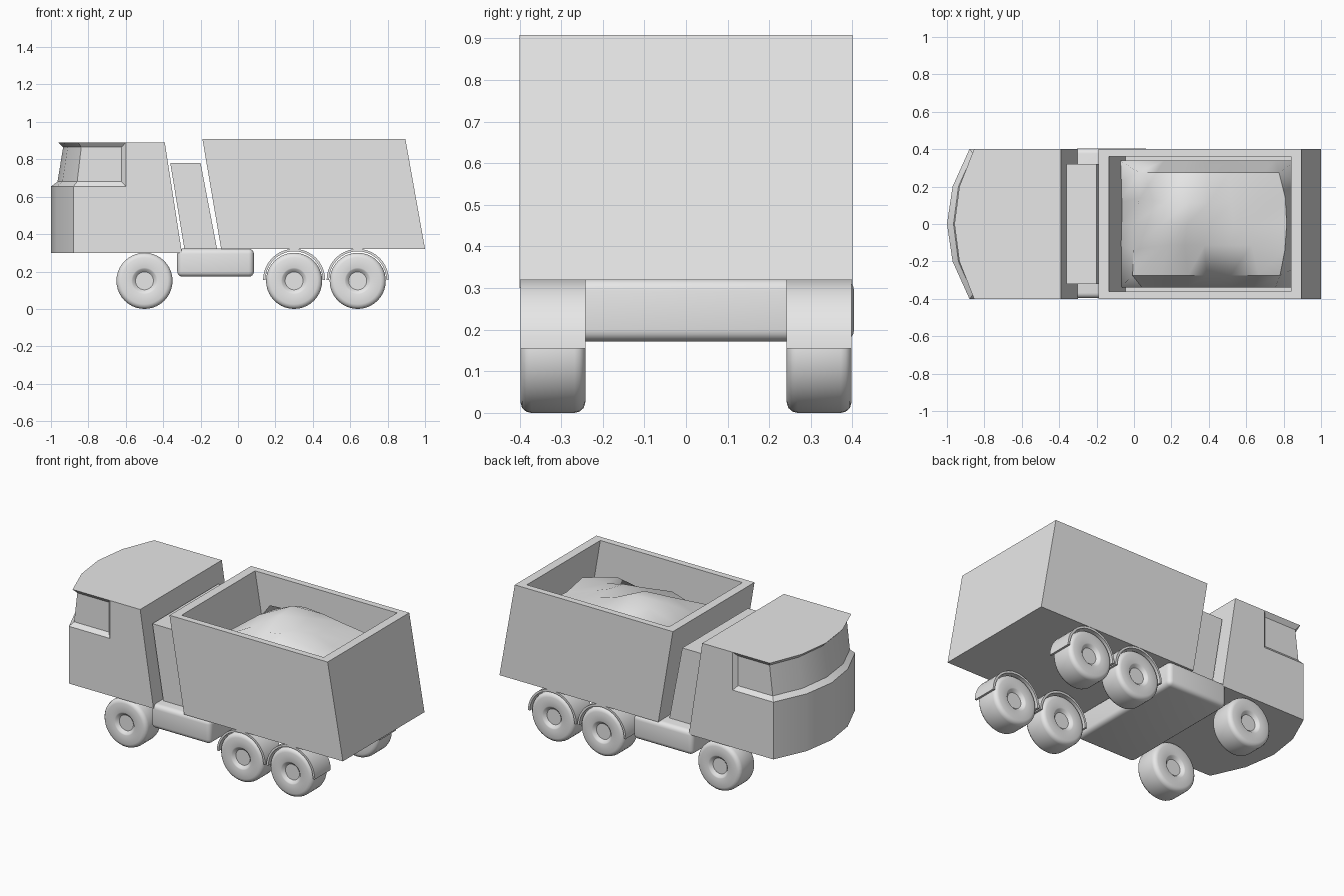
import bpy, bmesh, math, random

cube = bpy.data.objects.get("Cube")
if cube:
    bpy.data.objects.remove(cube, do_unlink=True)

grey = bpy.data.materials.new("plain_grey")
grey.use_nodes = True
COLOUR = (0.8, 0.8, 0.8, 1)
grey.diffuse_color = COLOUR
for node in grey.node_tree.nodes:
    if node.type == 'BSDF_PRINCIPLED':
        node.inputs["Base Color"].default_value = COLOUR


def finish(bm, name, smooth=None):
    """Turn a bmesh into a named object, optionally smooth up to an angle."""
    bmesh.ops.remove_doubles(bm, verts=bm.verts, dist=0.0005)
    bmesh.ops.recalc_face_normals(bm, faces=bm.faces)
    mesh = bpy.data.meshes.new(name)
    bm.to_mesh(mesh)
    bm.free()
    mesh.materials.append(grey)
    obj = bpy.data.objects.new(name, mesh)
    bpy.context.collection.objects.link(obj)
    if smooth:
        bpy.ops.object.select_all(action='DESELECT')
        obj.select_set(True)
        bpy.context.view_layer.objects.active = obj
        bpy.ops.object.shade_smooth_by_angle(angle=math.radians(smooth))
    return obj


def skin(rings, name, smooth=None, closed=False):
    """Bridge rings of equal point count; cap the ends unless closed."""
    bm = bmesh.new()
    loops = [[bm.verts.new(p) for p in ring] for ring in rings]
    pairs = list(zip(loops, loops[1:]))
    if closed:
        pairs.append((loops[-1], loops[0]))
    for a, b in pairs:
        n = len(a)
        for i in range(n):
            j = (i + 1) % n
            bm.faces.new((a[i], a[j], b[j], b[i]))
    if not closed:
        bm.faces.new(loops[0])
        bm.faces.new(loops[-1])
    return finish(bm, name, smooth)


def rectangle(x0, x1, half, z):
    return [(x0, -half, z), (x1, -half, z), (x1, half, z), (x0, half, z)]


# Cab: stacked outlines with the window band pushed inwards
def cab_ring(z, nose, corner, inset=0.0):
    back = -0.30 - 0.155 * (z - 0.3)
    w = 0.4 - inset
    cheek = nose + (corner - nose) * 0.25
    side = [(back, 0.4, z), (-0.6, 0.4, z), (-0.6 - inset, w, z),
            (corner, w, z), (cheek, 0.2, z)]
    return side + [(nose, 0, z)] + [(x, -y, z) for x, y, z in reversed(side)]


skin([cab_ring(0.30, -1.0, -0.88),
      cab_ring(0.655, -1.0, -0.88),
      cab_ring(0.68, -0.965, -0.86, 0.022),
      cab_ring(0.865, -0.935, -0.838, 0.022),
      cab_ring(0.89, -0.96, -0.855)], "cab", 30)

# Slanted box behind the cab
skin([rectangle(-0.285, -0.11, 0.322, 0.31),
      rectangle(-0.362, -0.2, 0.322, 0.78)], "rear_cab_box")

# Open tipper body, leaning forward
skin([rectangle(-0.09, 1.0, 0.4, 0.32),
      rectangle(-0.19, 0.895, 0.4, 0.908),
      rectangle(-0.135, 0.84, 0.36, 0.908),
      rectangle(-0.045, 0.93, 0.36, 0.38)], "tipper_body")

# Rounded tank across the chassis
bm = bmesh.new()
bmesh.ops.create_cube(bm, size=1)
bmesh.ops.scale(bm, vec=(0.41, 0.8, 0.15), verts=bm.verts)
bmesh.ops.translate(bm, vec=(-0.12, 0.004, 0.247), verts=bm.verts)
bmesh.ops.bevel(bm, geom=bm.edges[:], offset=0.028, segments=4,
                profile=0.5, affect='EDGES')
finish(bm, "chassis_tank", 35)

# Lumpy load: steep edges, uneven top
random.seed(4)
NX, NY = 9, 7
bm = bmesh.new()
grid = []
for i in range(NX):
    row = []
    for j in range(NY):
        u, v = i / (NX - 1), j / (NY - 1)
        x, y = -0.075 + 0.95 * u, -0.34 + 0.68 * v
        rim = min(i, j, NX - 1 - i, NY - 1 - j)
        z = (0.5, 0.74, 0.81, 0.83)[rim] + random.uniform(-0.035, 0.035)
        z += 0.09 * math.exp(-((x - 0.33) ** 2 + (y - 0.2) ** 2) / 0.03)
        if 0 < rim:
            x += random.uniform(-0.025, 0.025)
            # Push the second row outwards for steep flanks
            if rim == 1:
                x += (0.4 - x) * -0.1
                y *= 1.22
        row.append(bm.verts.new((x, y, min(z, 0.905))))
    grid.append(row)
for i in range(NX - 1):
    for j in range(NY - 1):
        bm.faces.new((grid[i][j], grid[i + 1][j],
                      grid[i + 1][j + 1], grid[i][j + 1]))
finish(bm, "load", 50)

# Wheels: turned profile with a recessed hub on both faces
RADIUS, INNER, OUTER = 0.15, 0.242, 0.398
MIDDLE, HALF = (INNER + OUTER) / 2, (OUTER - INNER) / 2
half_profile = [(0.0005, -0.018), (0.048, -0.018), (0.053, -0.014),
                (0.064, -0.002), (0.07, 0), (0.125, 0),
                (0.138, -0.004), (0.147, -0.014), (0.15, -0.026)]
profile = [(r, HALF + d) for r, d in half_profile]
profile += [(r, -d) for r, d in reversed(profile)]


def wheel(name, x, side):
    steps = 40
    rings = [[(x + r * math.cos(2 * math.pi * k / steps),
               side * MIDDLE + d,
               RADIUS + r * math.sin(2 * math.pi * k / steps))
              for k in range(steps)] for r, d in profile]
    skin(rings, name, 35)


# Mudguards: half arches over the rear wheels
def mudguard(name, x, side):
    steps = 20
    section = [(0.153, INNER), (0.166, INNER), (0.166, OUTER), (0.153, OUTER)]
    rings = []
    for k in range(steps + 1):
        a = math.pi * k / steps
        rings.append([(x + r * math.cos(a), side * y, 0.155 + r * math.sin(a))
                      for r, y in section])
    skin(rings, name, 35)


for side, label in ((1, "left"), (-1, "right")):
    wheel("front_wheel_" + label, -0.5, side)
    for x, place in ((0.3, "middle"), (0.64, "rear")):
        wheel(place + "_wheel_" + label, x, side)
        mudguard(place + "_mudguard_" + label, x, side)
